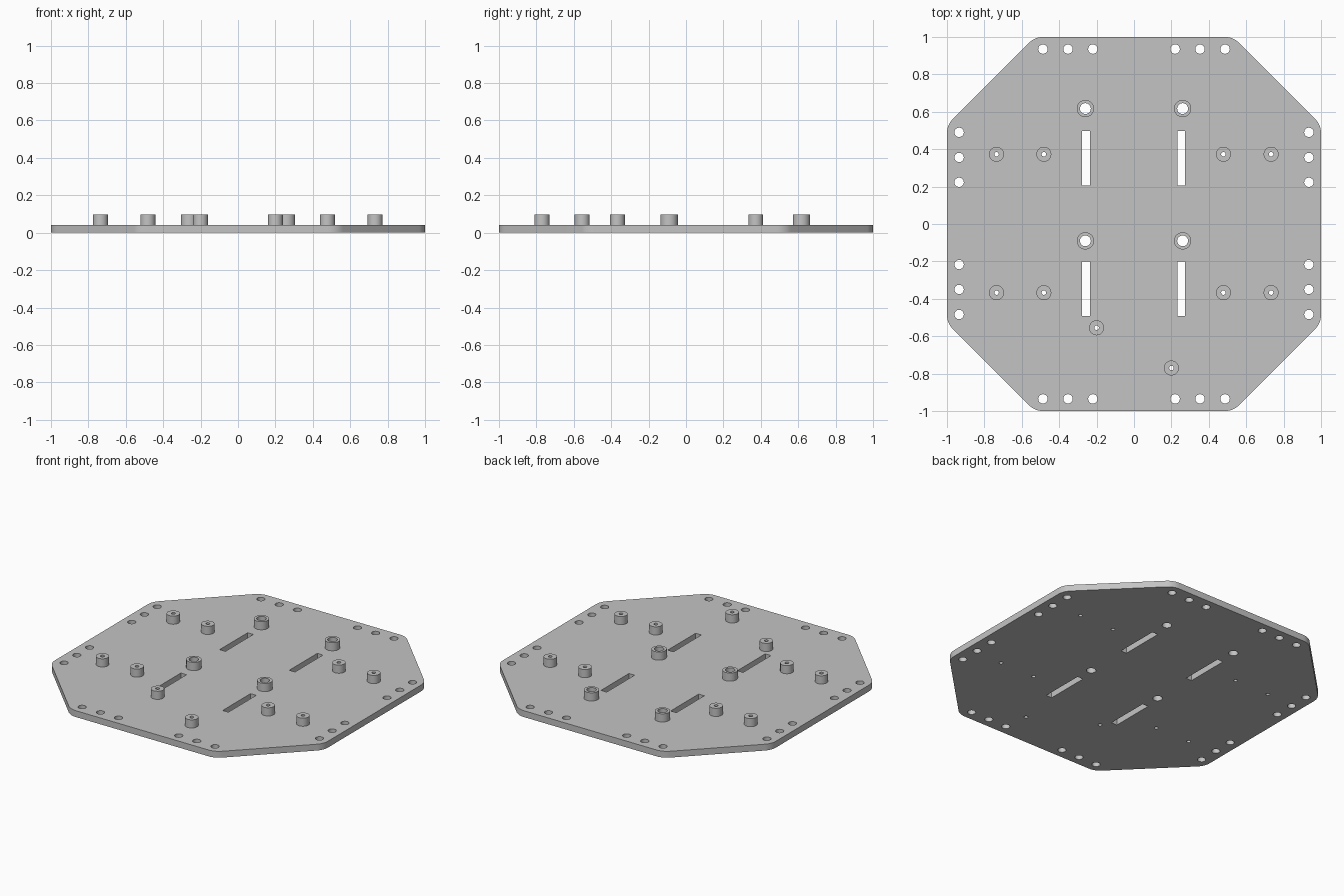
import bpy, bmesh, math
from mathutils import Vector

if "Cube" in bpy.data.objects:
    bpy.data.objects.remove(bpy.data.objects["Cube"])

PLATE_TOP, BOSS_TOP = 0.042, 0.096

grey = bpy.data.materials.new("light grey")
grey.diffuse_color = (0.55, 0.55, 0.55, 1)
grey.use_nodes = True
grey.node_tree.nodes["Principled BSDF"].inputs["Base Color"].default_value = grey.diffuse_color


def circle(x, y, r, n=32):
    return [(x + r * math.cos(2 * math.pi * i / n), y + r * math.sin(2 * math.pi * i / n))
            for i in range(n)]


def rounded(corners, cut, steps=8):
    """Outline with each corner replaced by a tangent arc starting `cut` away from it."""
    pts = []
    for i, c in enumerate(corners):
        p = Vector(c)
        u = (Vector(corners[i - 1]) - p).normalized()
        v = (Vector(corners[(i + 1) % len(corners)]) - p).normalized()
        half = u.angle(v) / 2
        centre = p + (u + v).normalized() * cut / math.cos(half)
        a = p + u * cut - centre
        sweep = math.pi - 2 * half
        for k in range(steps + 1):
            t = sweep * k / steps
            pts.append((centre.x + a.x * math.cos(t) - a.y * math.sin(t),
                        centre.y + a.x * math.sin(t) + a.y * math.cos(t)))
    return pts


def smooth(obj):
    bpy.ops.object.select_all(action='DESELECT')
    obj.select_set(True)
    bpy.context.view_layer.objects.active = obj
    bpy.ops.object.shade_smooth_by_angle(angle=math.radians(30))


def slab(name, outlines, z0, z1):
    """Filled flat outline with holes, extruded from z0 to z1."""
    cu = bpy.data.curves.new(name, 'CURVE')
    cu.dimensions, cu.fill_mode = '2D', 'BOTH'
    cu.extrude = (z1 - z0) / 2
    for pts in outlines:
        s = cu.splines.new('POLY')
        s.points.add(len(pts) - 1)
        for p, (x, y) in zip(s.points, pts):
            p.co = (x, y, 0, 1)
        s.use_cyclic_u = True
    tmp = bpy.data.objects.new(name + "_outline", cu)
    bpy.context.collection.objects.link(tmp)
    dg = bpy.context.evaluated_depsgraph_get()
    me = bpy.data.meshes.new_from_object(tmp.evaluated_get(dg))
    bpy.data.objects.remove(tmp)
    bm = bmesh.new()
    bm.from_mesh(me)
    bmesh.ops.remove_doubles(bm, verts=bm.verts, dist=1e-5)
    bmesh.ops.translate(bm, verts=bm.verts, vec=(0, 0, (z0 + z1) / 2))
    bmesh.ops.recalc_face_normals(bm, faces=bm.faces)
    bm.to_mesh(me)
    bm.free()
    obj = bpy.data.objects.new(name, me)
    bpy.context.collection.objects.link(obj)
    me.materials.clear()
    me.materials.append(grey)
    smooth(obj)


def tube(name, x, y, r_out, r_in):
    """Hollow boss standing on the plate, open at its foot."""
    bm = bmesh.new()
    rings = [[bm.verts.new((px, py, z)) for px, py in circle(x, y, r)]
             for r, z in ((r_out, PLATE_TOP), (r_out, BOSS_TOP), (r_in, BOSS_TOP), (r_in, PLATE_TOP))]
    for a, b in zip(rings, rings[1:]):
        for i in range(len(a)):
            j = (i + 1) % len(a)
            bm.faces.new((a[i], a[j], b[j], b[i]))
    me = bpy.data.meshes.new(name)
    bm.to_mesh(me)
    bm.free()
    me.materials.append(grey)
    obj = bpy.data.objects.new(name, me)
    bpy.context.collection.objects.link(obj)
    smooth(obj)


# Bosses: x, y, outer radius, bore radius
bosses = [(sx * 0.26, y, 0.046, 0.029) for sx in (-1, 1) for y in (0.617, -0.09)]
bosses += [(x, y, 0.04, 0.012) for x in (-0.735, -0.482, 0.478, 0.733) for y in (0.373, -0.367)]
bosses += [(-0.2, -0.555, 0.04, 0.012), (0.2, -0.77, 0.04, 0.012)]

# Octagonal plate outline with rounded corners
c = 0.53
octagon = [(1, -c), (1, c), (c, 1), (-c, 1), (-1, c), (-1, -c), (-c, -1), (c, -1)]
outlines = [rounded(octagon, 0.045)]

# Mounting holes along the four straight edges
for d in (0.22, 0.353, 0.487):
    for s in (-1, 1):
        for e in (-0.935, 0.935):
            outlines += [circle(s * d, e, 0.025), circle(e, s * d + 0.003, 0.025)]

# Slots
for x0, x1 in ((-0.278, -0.236), (0.232, 0.274)):
    for y0, y1 in ((0.205, 0.498), (-0.492, -0.2)):
        outlines.append([(x0, y0), (x1, y0), (x1, y1), (x0, y1)])

# Boss bores continue through the plate
outlines += [circle(x, y, r) for x, y, _, r in bosses]

slab("base_plate", outlines, 0, PLATE_TOP)
for x, y, ro, ri in bosses:
    tube("large_boss" if ro > 0.042 else "small_boss", x, y, ro, ri)
